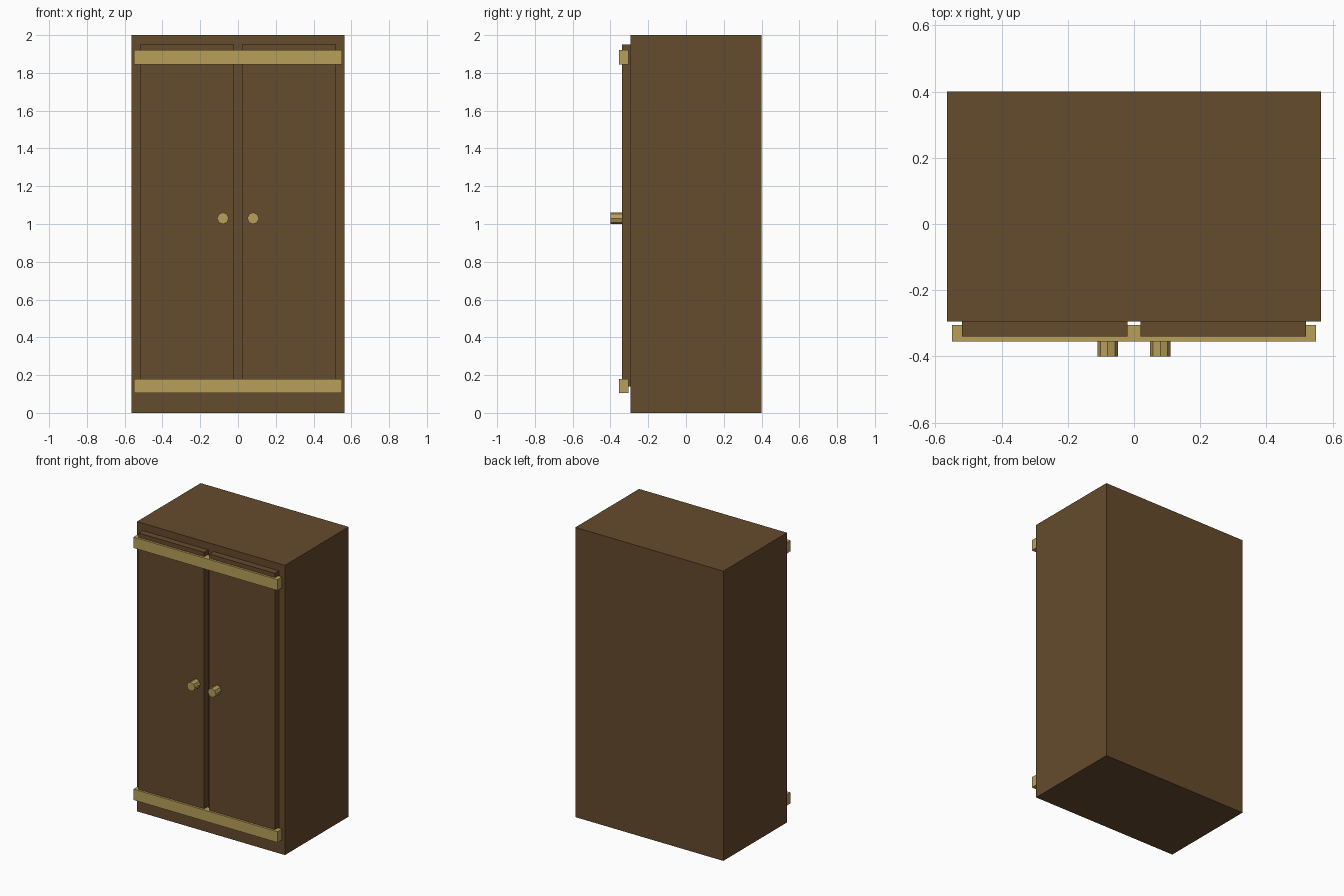
import bpy
import math

default = bpy.data.objects.get("Cube")
if default:
    bpy.data.objects.remove(default, do_unlink=True)


def make_material(name, rgb):
    mat = bpy.data.materials.new(name)
    mat.use_nodes = True
    mat.diffuse_color = (*rgb, 1)
    mat.node_tree.nodes["Principled BSDF"].inputs["Base Color"].default_value = (*rgb, 1)
    return mat


wood = make_material("dark_wood", (0.130, 0.069, 0.026))
brass = make_material("brass", (0.485, 0.352, 0.102))


def box(name, x, y, z, mat):
    """Box spanning the (low, high) ranges x, y and z."""
    bpy.ops.mesh.primitive_cube_add(size=1, location=[sum(r) / 2 for r in (x, y, z)])
    obj = bpy.context.object
    obj.name = name
    obj.scale = [r[1] - r[0] for r in (x, y, z)]
    bpy.ops.object.transform_apply(location=False, rotation=False, scale=True)
    obj.data.materials.append(mat)


def knob(name, x):
    """Faceted round knob pointing forward."""
    bpy.ops.mesh.primitive_cylinder_add(
        vertices=8, radius=0.031, depth=0.06,
        location=(x, -0.37, 1.03), rotation=(math.pi / 2, 0, math.pi))
    obj = bpy.context.object
    obj.name = name
    obj.data.materials.append(brass)


# Cabinet body
box("cabinet_body", (-0.565, 0.565), (-0.295, 0.4), (0, 2), wood)

# Doors and knobs, one pair per side
for side, s in (("left", 1), ("right", -1)):
    box(side + "_door", sorted((s * 0.02, s * 0.52)), (-0.34, -0.295), (0.14, 1.95), wood)
    knob(side + "_knob", s * 0.08)

# Horizontal trim bands
for name, z in (("bottom_band", (0.105, 0.18)), ("top_band", (1.845, 1.92))):
    box(name, (-0.55, 0.55), (-0.355, -0.305), z, brass)
